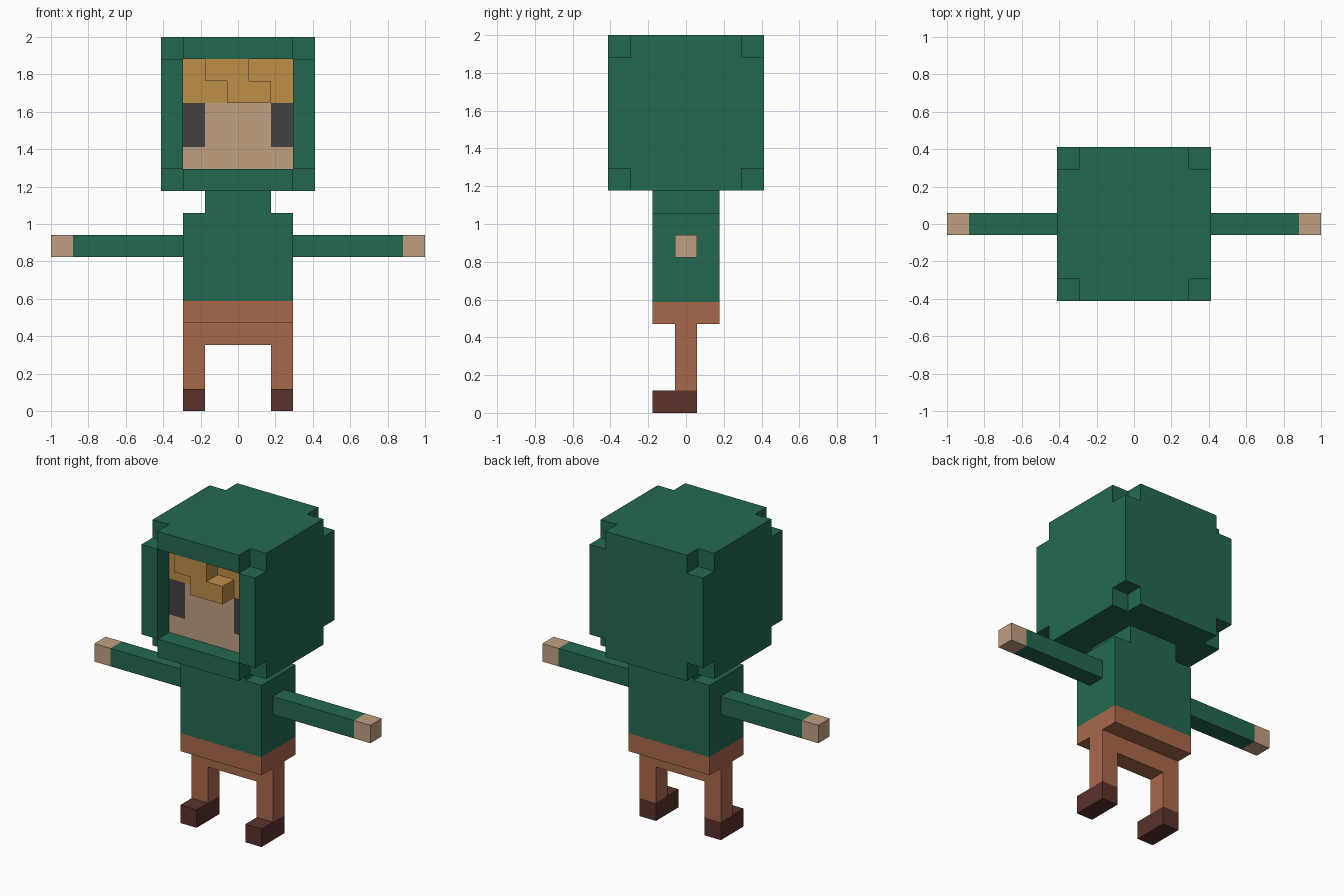
import bpy, bmesh
from itertools import product
from mathutils import Vector

if "Cube" in bpy.data.objects:
    bpy.data.objects.remove(bpy.data.objects["Cube"], do_unlink=True)

U = 2 / 17  # one block


def material(name, rgb):
    lin = [c / 255 / 12.92 if c < 11 else ((c / 255 + 0.055) / 1.055) ** 2.4 for c in rgb]
    m = bpy.data.materials.new(name)
    m.use_nodes = True
    m.diffuse_color = (*lin, 1)
    m.node_tree.nodes["Principled BSDF"].inputs["Base Color"].default_value = (*lin, 1)
    return m


GREEN = material("green cloth", (35, 105, 79))
SKIN = material("skin", (193, 160, 130))
HAIR = material("golden hair", (191, 142, 74))
EYE = material("dark grey eyes", (66, 66, 66))
TROUSER = material("rust trousers", (170, 104, 75))
SHOE = material("dark brown shoes", (91, 50, 44))


def finish(name, bm, mats):
    bmesh.ops.recalc_face_normals(bm, faces=bm.faces)
    mesh = bpy.data.meshes.new(name)
    bm.to_mesh(mesh)
    bm.free()
    for m in mats:
        mesh.materials.append(m)
    ob = bpy.data.objects.new(name, mesh)
    bpy.context.collection.objects.link(ob)
    return ob


def box(name, mat, x, y, z):
    """Box between the given ranges, measured in blocks."""
    bm = bmesh.new()
    bmesh.ops.create_cube(bm, size=1)
    for v in bm.verts:
        v.co = [U * (r[0] if c < 0 else r[1]) for c, r in zip(v.co, (x, y, z))]
    return finish(name, bm, [mat])


# Hood: a 7-block cube with its corners missing and a face recess in front
def in_hood(x, y, z):
    if max(abs(x), abs(y), abs(z)) > 3:
        return False
    corner = abs(x) == abs(y) == abs(z) == 3
    recess = y == -3 and abs(x) <= 2 and abs(z) <= 2
    return not corner and not recess


def face_colour(x, z):
    if z >= 1:
        return 2            # hair
    if abs(x) == 2 and z >= -1:
        return 3            # eye
    return 1                # skin


bm = bmesh.new()
for cell in product(range(-3, 4), repeat=3):
    if not in_hood(*cell):
        continue
    for axis, sign in product(range(3), (-1, 1)):
        n = Vector((0, 0, 0))
        n[axis] = sign
        if in_hood(*(int(c + d) for c, d in zip(cell, n))):
            continue
        a, b = Vector((0, 0, 0)), Vector((0, 0, 0))
        a[(axis + 1) % 3] = b[(axis + 2) % 3] = 0.5
        if sign < 0:
            a, b = b, a
        mid = Vector(cell) + n / 2 + Vector((0, 0, 13.5))
        f = bm.faces.new([bm.verts.new((mid + s * a + t * b) * U)
                          for s, t in ((-1, -1), (1, -1), (1, 1), (-1, 1))])
        x, y, z = cell
        if n.y < 0 and y == -2 and abs(x) <= 2 and abs(z) <= 2:
            f.material_index = face_colour(x, z)
bmesh.ops.remove_doubles(bm, verts=bm.verts, dist=1e-4)
finish("hooded_head", bm, [GREEN, SKIN, HAIR, EYE])

# Fringe standing out from the forehead
box("fringe_upper", HAIR, (-1.5, 0.5), (-3.5, -2.5), (15, 16))
box("fringe_lower", HAIR, (-0.5, 1.5), (-3.5, -2.5), (14, 15))

# Torso and hips
box("neck", GREEN, (-1.5, 1.5), (-1.5, 1.5), (9, 10))
box("torso", GREEN, (-2.5, 2.5), (-1.5, 1.5), (5, 9))
box("waist", TROUSER, (-2.5, 2.5), (-1.5, 1.5), (4, 5))
box("hips", TROUSER, (-2.5, 2.5), (-0.5, 0.5), (3, 4))

# Limbs on both sides
for side, s in (("left", 1), ("right", -1)):
    def span(a, b):
        return sorted((s * a, s * b))
    box(side + "_sleeve", GREEN, span(2.5, 7.5), (-0.5, 0.5), (7, 8))
    box(side + "_hand", SKIN, span(7.5, 8.5), (-0.5, 0.5), (7, 8))
    box(side + "_leg", TROUSER, span(1.5, 2.5), (-0.5, 0.5), (1, 3))
    box(side + "_shoe", SHOE, span(1.5, 2.5), (-1.5, 0.5), (0, 1))
